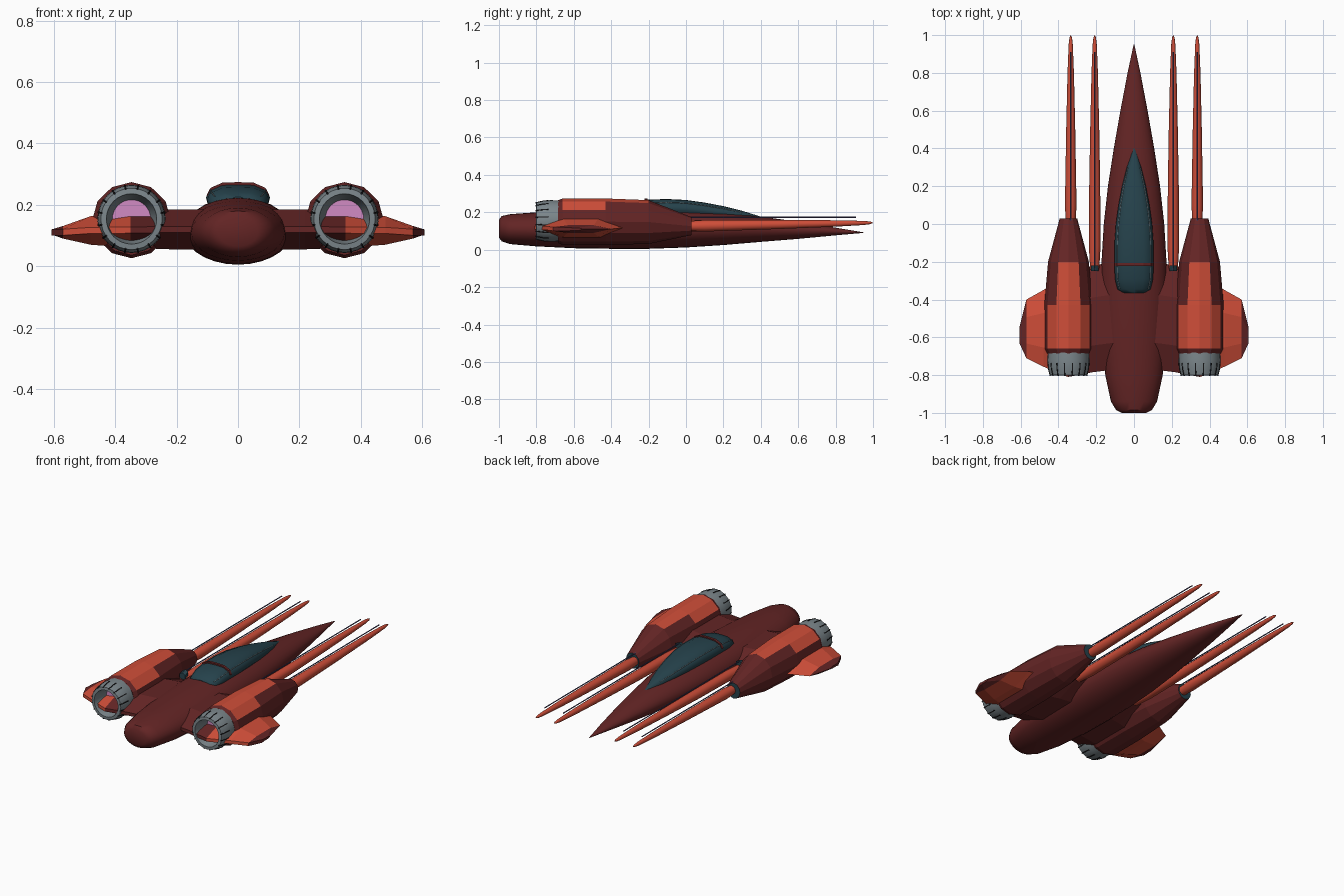
import bpy, bmesh, math
from mathutils import Vector

if "Cube" in bpy.data.objects:
    bpy.data.objects.remove(bpy.data.objects["Cube"], do_unlink=True)


def material(name, r, g, b):
    m = bpy.data.materials.new(name)
    m.use_nodes = True
    m.diffuse_color = (r, g, b, 1)
    m.node_tree.nodes["Principled BSDF"].inputs["Base Color"].default_value = (r, g, b, 1)
    return m


DARK_RED = material("dark red", 0.125, 0.018, 0.018)
ORANGE = material("orange red", 0.62, 0.075, 0.04)
TEAL = material("dark teal glass", 0.019, 0.055, 0.072)
GREY = material("steel grey", 0.2, 0.24, 0.26)
PINK = material("engine pink", 0.64, 0.26, 0.55)
BLACK = material("black", 0.008, 0.008, 0.009)
SLATE = material("slate violet", 0.07, 0.06, 0.16)


def finish(name, bm, mats, rule=None, smooth=None, mirror=False):
    """Turn a bmesh into an object, colour faces by rule, shade and mirror it."""
    bmesh.ops.recalc_face_normals(bm, faces=bm.faces)
    if rule:
        for f in bm.faces:
            f.material_index = rule(f.calc_center_median(), f.normal)
    me = bpy.data.meshes.new(name)
    bm.to_mesh(me)
    bm.free()
    ob = bpy.data.objects.new(name, me)
    bpy.context.collection.objects.link(ob)
    for m in mats:
        me.materials.append(m)
    if smooth:
        bpy.ops.object.select_all(action="DESELECT")
        ob.select_set(True)
        bpy.context.view_layer.objects.active = ob
        bpy.ops.object.shade_smooth_by_angle(angle=math.radians(smooth))
    if mirror:
        ob.modifiers.new("Mirror", "MIRROR")
    return ob


def loft(rings, caps=True):
    """Skin a row of equal-length closed rings."""
    bm = bmesh.new()
    loops = [[bm.verts.new(p) for p in ring] for ring in rings]
    n = len(loops[0])
    for a, b in zip(loops, loops[1:]):
        for i in range(n):
            j = (i + 1) % n
            bm.faces.new((a[i], a[j], b[j], b[i]))
    if caps:
        bm.faces.new(loops[0])
        bm.faces.new(loops[-1])
    return bm


def ring(x, y, z, rx, rz, n):
    """Ellipse across the y axis with a corner at the top."""
    steps = [2 * math.pi * i / n for i in range(n)]
    return [Vector((x + rx * math.sin(a), y, z + rz * math.cos(a))) for a in steps]


# Fuselage: y, half width, lowest z, highest z
body = [(-1.0, .065, .065, .16), (-.985, .095, .045, .18), (-.94, .122, .03, .19),
        (-.8, .152, .018, .2), (-.6, .17, .008, .212), (-.4, .175, .005, .222),
        (-.2, .172, .005, .225), (0, .16, .012, .215), (.2, .138, .025, .2),
        (.4, .107, .042, .177), (.6, .072, .058, .15), (.8, .034, .077, .118),
        (.95, .002, .09, .093)]
finish("fuselage", loft([ring(0, y, (lo + hi) / 2, w, (hi - lo) / 2, 28)
                         for y, w, lo, hi in body]), [DARK_RED], smooth=40)

# Canopy: half of a dome section, repeated along y
dome = [(.7, 0), (.97, .4), (1, .55), (.88, .8), (.5, .98)]
dome = dome + [(0, 1)] + [(-u, v) for u, v in reversed(dome)]


def dome_ring(y, w, lo, hi):
    return [Vector((u * w, y, lo + v * (hi - lo))) for u, v in dome]


canopy = [(-.365, .065, .17, .225), (-.345, .088, .17, .24), (-.29, .101, .17, .257),
          (-.2, .104, .17, .268), (-.1, .103, .17, .271), (0, .096, .17, .266),
          (.1, .082, .165, .252), (.2, .063, .16, .233), (.3, .038, .155, .208),
          (.41, .003, .15, .174)]
finish("canopy", loft([dome_ring(*c) for c in canopy]), [TEAL], smooth=50)
finish("canopy_frame", loft([dome_ring(y, .102, .18, .274) for y in (-.222, -.206)]),
       [DARK_RED])


def tube(name, points, radius, mat):
    """Thin round rod along points on the left, mirrored to the right."""
    rings = [ring(x, y, z, radius, radius, 6) for x, y, z in points]
    return finish(name, loft(rings), [mat], smooth=40, mirror=True)


tube("canopy_rail", [(.86 * w, y, lo + .82 * (hi - lo)) for y, w, lo, hi in canopy[1:9]],
     .002, GREY)

# Wings: x, leading y, trailing y, top z, bottom z
wing = [(.1, -.2, -.77, .185, .055), (.22, -.22, -.785, .185, .055),
        (.35, -.27, -.81, .175, .06), (.48, -.35, -.755, .163, .07),
        (.57, -.4, -.71, .131, .09), (.607, -.55, -.63, .117, .103)]


def wing_ring(x, lead, trail, top, bottom):
    mid = (top + bottom) / 2
    front, rear = lead + .3 * (trail - lead), lead + .75 * (trail - lead)
    return [Vector((x, y, z)) for y, z in
            ((lead, mid), (front, top), (rear, top), (trail, mid + .01),
             (trail, mid - .01), (rear, bottom), (front, bottom))]


finish("wing", loft([wing_ring(*w) for w in wing]), [DARK_RED, ORANGE],
       rule=lambda c, n: int(.35 < c.x < .57), mirror=True)

# Engine pods with painted upper panels
EX, EZ = .347, .15


def pod_paint(c, n):
    if c.y > .02 and n.y > .9:
        return 2
    angle = abs(math.degrees(math.atan2(c.x - EX, c.z - EZ)))
    limit = 30 if -.43 < c.y < -.2 else 60 if -.66 < c.y < -.43 else 0
    return int(angle < limit)


pod = [(.03, .046, .048, .126), (-.2, .108, .117, .148), (-.43, .128, .124, EZ),
       (-.66, .128, .124, EZ), (-.685, .114, .114, EZ)]
finish("engine_pod", loft([ring(EX, y, z, rx, rz, 12) for y, rx, rz, z in pod]),
       [DARK_RED, ORANGE, TEAL], rule=pod_paint, mirror=True)

# Nozzles: outer wall, lip and inner funnel
nozzle = [(-.67, .108), (-.72, .111), (-.76, .109), (-.8, .1), (-.802, .082),
          (-.76, .075), (-.7, .06)]
finish("nozzle", loft([ring(EX, y, EZ + .004, r, r, 32) for y, r in nozzle], caps=False),
       [GREY], smooth=35, mirror=True)
finish("engine_glow", loft([ring(EX, y, EZ + .004, .066, .066, 24) for y in (-.71, -.704)]),
       [PINK], mirror=True)

# Dark slots around each nozzle
slots = bmesh.new()
for i in range(16):
    a = 2 * math.pi * (i + .5) / 16
    out, side = Vector((math.sin(a), 0, math.cos(a))), Vector((math.cos(a), 0, -math.sin(a)))
    centre = Vector((EX, 0, EZ + .004))
    quads = []
    for y, r in ((-.735, .108), (-.765, .105), (-.804, .096)):
        quads.append([centre + Vector((0, y, 0)) + out * (r + dr) + side * ds
                      for dr, ds in ((0, -.003), (.005, -.003), (.005, .003), (0, .003))])
    part = loft(quads)
    tmp = bpy.data.meshes.new("slot")
    part.to_mesh(tmp)
    part.free()
    slots.from_mesh(tmp)
    bpy.data.meshes.remove(tmp)
finish("nozzle_slots", slots, [BLACK], mirror=True)

# Long tapered barrels with a thin rod above each
for name, x, start in (("outer", .335, -.02), ("inner", .208, -.24)):
    barrel = [(start, .024), (start + .12, .031), (.2, .029), (.5, .024), (.8, .017),
              (.95, .011), (.985, .007), (1.0, .001)]
    rings = [ring(x, y, .126 + .018 * max(y, 0), r, r, 12) for y, r in barrel]
    finish(name + "_barrel", loft(rings), [ORANGE], smooth=40, mirror=True)
    tube(name + "_rod", [(x, start, .173), (x, .91, .173)], .0035, SLATE)
    tube(name + "_rod_mount", [(x, start - .01, .15), (x, start + .02, .16)], .022, TEAL)
